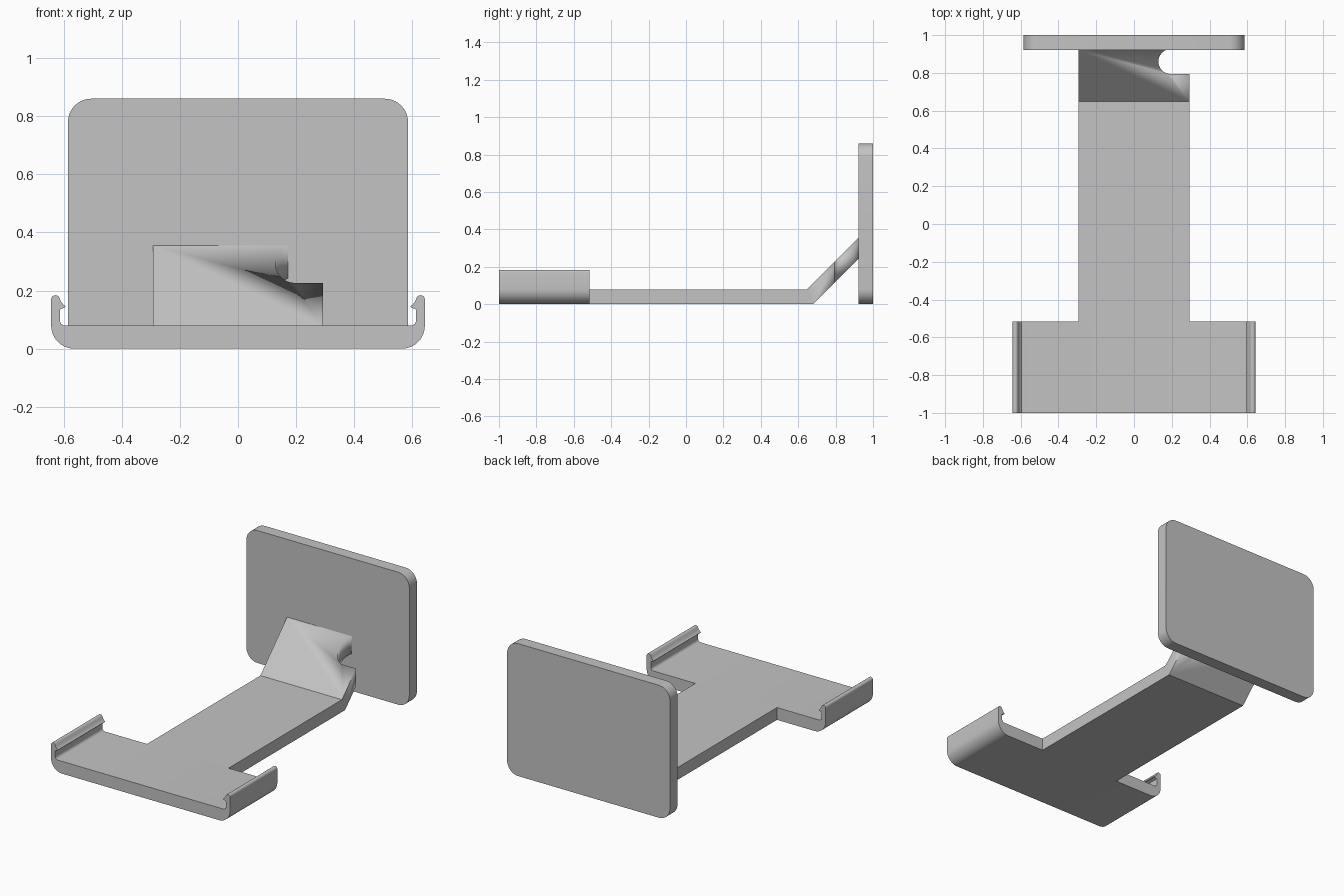
import bpy, bmesh, math
from mathutils import Vector

if "Cube" in bpy.data.objects:
    bpy.data.objects.remove(bpy.data.objects["Cube"])

grey = bpy.data.materials.new("plain grey")
grey.diffuse_color = (0.55, 0.55, 0.55, 1)
grey.use_nodes = True
grey.node_tree.nodes["Principled BSDF"].inputs["Base Color"].default_value = grey.diffuse_color


def arc(cx, cy, r, a0, a1, n=10):
    """Points on an arc, angles in degrees."""
    out = []
    for i in range(n + 1):
        a = math.radians(a0 + (a1 - a0) * i / n)
        out.append((cx + r * math.cos(a), cy + r * math.sin(a)))
    return out


def prism(name, pts, place, direction):
    """Extrude a 2D outline, put into 3D by place(), along direction."""
    bm = bmesh.new()
    face = bm.faces.new([bm.verts.new(place(u, v)) for u, v in pts])
    new = bmesh.ops.extrude_face_region(bm, geom=[face])["geom"]
    verts = [g for g in new if isinstance(g, bmesh.types.BMVert)]
    bmesh.ops.translate(bm, verts=verts, vec=Vector(direction))
    bmesh.ops.recalc_face_normals(bm, faces=bm.faces)
    mesh = bpy.data.meshes.new(name)
    bm.to_mesh(mesh)
    bm.free()
    mesh.materials.append(grey)
    obj = bpy.data.objects.new(name, mesh)
    bpy.context.collection.objects.link(obj)
    bpy.ops.object.select_all(action='DESELECT')
    obj.select_set(True)
    bpy.context.view_layer.objects.active = obj
    bpy.ops.object.shade_smooth_by_angle(angle=math.radians(30))
    return obj


# Upright back plate with rounded corners
w, h, r = 0.585, 0.86, 0.08
plate = (arc(w - r, r, r, -90, 0) + arc(w - r, h - r, r, 0, 90)
         + arc(r - w, h - r, r, 90, 180) + arc(r - w, r, r, 180, 270))
prism("back_plate", plate, lambda x, z: (x, 0.922, z), (0, 0.078, 0))

# Front clip: base with two hooked arms, right half mirrored
half = (arc(0.563, 0.08, 0.08, -90, 0)
        + arc(0.628, 0.169, 0.015, 0, 150, 8)
        + [(0.609, 0.162), (0.602, 0.153), (0.593, 0.146), (0.595, 0.142), (0.613, 0.135)]
        + arc(0.595, 0.098, 0.018, 0, -90, 6))
clip = half + [(-x, z) for x, z in reversed(half)]
prism("front_clip", clip, lambda x, z: (x, -1, z), (0, 0.485, 0))

# Connecting arm, bent up at 45 degrees to the plate
side = [(-0.515, 0), (0.68, 0), (0.922, 0.242), (0.922, 0.355), (0.648, 0.08), (-0.515, 0.08)]
arm = prism("bent_arm", side, lambda y, z: (-0.293, y, z), (0.586, 0, 0))

# Round-ended notch cut vertically through the ramp
slot = arc(0.195, 0.86, 0.066, 90, 270, 24) + [(0.4, 0.794), (0.4, 0.926)]
cutter = prism("notch_cutter", slot, lambda x, y: (x, y, -0.2), (0, 0, 0.8))
cutter.hide_render = True
cutter.hide_viewport = True
cut = arm.modifiers.new("notch", 'BOOLEAN')
cut.operation = 'DIFFERENCE'
cut.solver = 'EXACT'
cut.object = cutter
